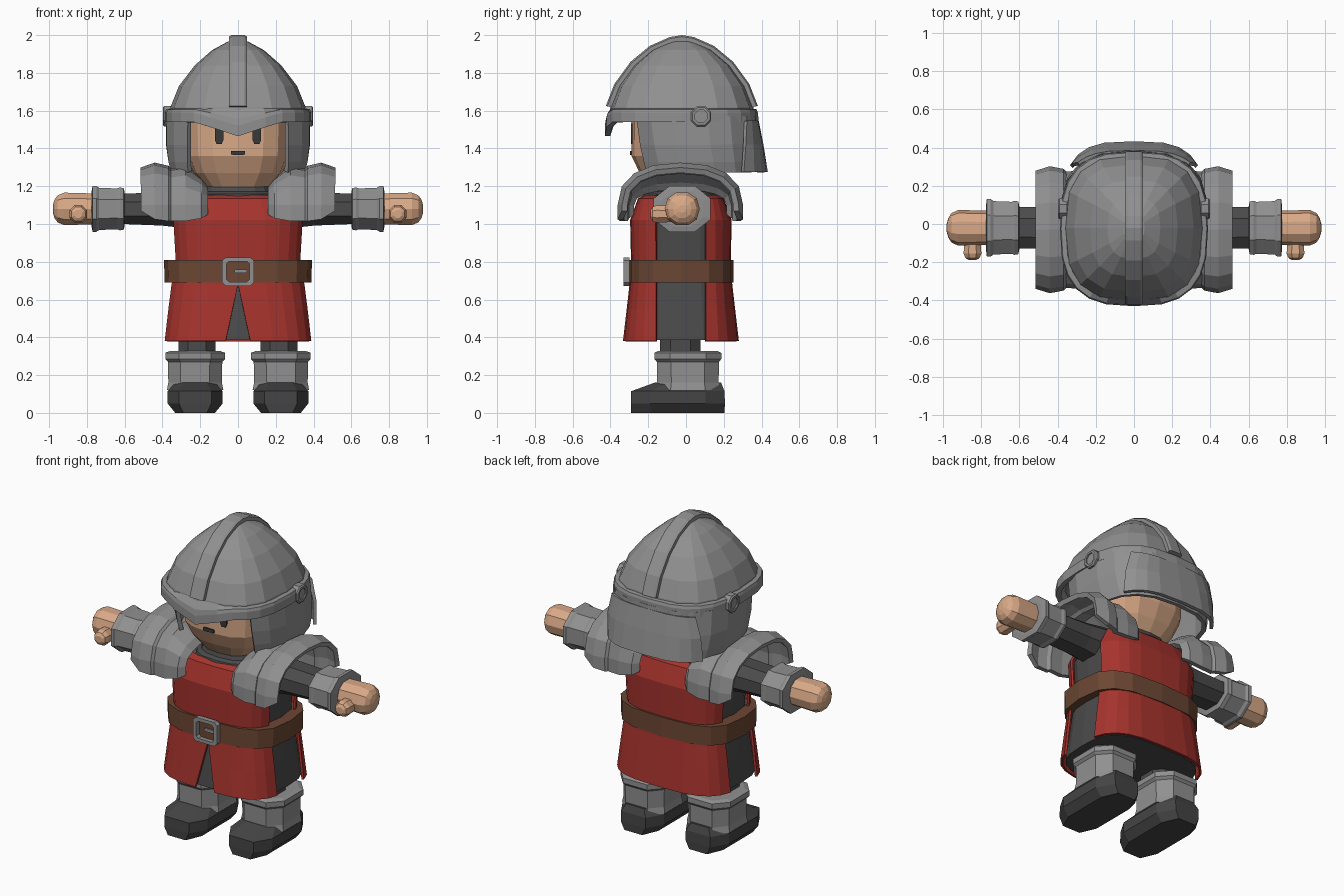
import bpy, bmesh
from math import sin, cos, asin, acos, pi, copysign

if "Cube" in bpy.data.objects:
    bpy.data.objects.remove(bpy.data.objects["Cube"])


def material(name, r, g, b):
    m = bpy.data.materials.new(name)
    m.use_nodes = True
    m.diffuse_color = (r, g, b, 1)
    m.node_tree.nodes["Principled BSDF"].inputs["Base Color"].default_value = (r, g, b, 1)
    return m


STEEL = material("steel grey", .28, .28, .28)
CLOTH = material("dark cloth", .07, .07, .07)
LEATHER = material("boot charcoal", .058, .058, .058)
RED = material("tunic red", .38, .033, .026)
BROWN = material("belt brown", .15, .063, .033)
SKIN = material("skin tan", .70, .40, .245)
BLACK = material("face charcoal", .04, .04, .04)


def oval(t, rx, ry, e):
    """Point on a squared-off ellipse; a smaller e is squarer."""
    c, s = cos(t), sin(t)
    return copysign(abs(c) ** e, c) * rx, copysign(abs(s) ** e, s) * ry


def ring(h, ra, rb, ca=0, cb=0, n=16, e=.75, phase=0):
    """Closed outline at height h."""
    pts = [oval(2 * pi * (i + phase) / n - pi / 2, ra, rb, e) for i in range(n)]
    return [(ca + a, cb + b, h) for a, b in pts]


def arc(h, ra, rb, cb, e, t0, t1, n=8):
    """Open outline between two angles."""
    pts = [oval(t0 + (t1 - t0) * i / n, ra, rb, e) for i in range(n + 1)]
    return [(a, cb + b, h) for a, b in pts]


def loft(name, rings, mat, axis="z", loop=True, tube=False, mirror=False, thick=0):
    """Skin a list of outlines; tube joins the last outline to the first."""
    turn = {"z": lambda p: p, "x": lambda p: (p[2], p[0], p[1]),
            "y": lambda p: (p[0], p[2], p[1])}[axis]
    bm = bmesh.new()
    rows = [[bm.verts.new(turn(p)) for p in r] for r in rings]
    n = len(rows[0])
    for a, b in zip(rows, rows[1:] + rows[:1] if tube else rows[1:]):
        for i in range(n if loop else n - 1):
            j = (i + 1) % n
            bm.faces.new((a[i], a[j], b[j], b[i]))
    if loop and not tube:
        bm.faces.new(rows[0])
        bm.faces.new(rows[-1])
    bmesh.ops.recalc_face_normals(bm, faces=bm.faces)
    mesh = bpy.data.meshes.new(name)
    bm.to_mesh(mesh)
    bm.free()
    mesh.materials.append(mat)
    ob = bpy.data.objects.new(name, mesh)
    bpy.context.collection.objects.link(ob)
    if mirror:
        ob.modifiers.new("Mirror", "MIRROR")
    if thick:
        s = ob.modifiers.new("Solidify", "SOLIDIFY")
        s.thickness = thick
        s.offset = 0


def plate(name, x, y, z, w, h, mat, e=.3, mirror=False):
    """Thin chamfered plate facing the front."""
    loft(name, [ring(v, w, h, x, z, 8, e, .5) for v in (y, y + .009)], mat, "y", mirror=mirror)


# Boots, greaves and legs
FOOT = .227
loft("boots", [ring(z, rx / .95, ry / .95, FOOT, cy, 8, .6, .5) for z, rx, ry, cy in (
    (0, .105, .246, -.043), (.05, .145, .248, -.043),
    (.115, .145, .246, -.043), (.16, .105, .175, .01))], LEATHER, mirror=True)
loft("greaves", [ring(z, rx, ry, FOOT, .01, 8, .7, .5) for z, rx, ry in (
    (.12, .158, .18), (.16, .15, .172), (.27, .152, .174), (.285, .167, .187),
    (.318, .167, .187), (.328, .14, .165))], STEEL, mirror=True)
loft("legs", [ring(z, .105, .115, FOOT - .01, -.03, 8, .8, .5) for z in (.3, .5)],
     CLOTH, mirror=True)

# Dark undertunic, with red cloth panels over it
CY, SQ = -.027, .62
BODY = ((.38, .39, .30), (.55, .372, .28), (.68, .357, .265), (.8, .335, .257),
        (1.02, .348, .262), (1.13, .30, .222), (1.148, .25, .19))
loft("undertunic", [ring(z + .006, rx - .022, ry - .022, 0, CY, 24, SQ)
                    for z, rx, ry in BODY], CLOTH)


def side_angle(ry):
    return asin((.13 / ry) ** (1 / SQ))


def slit_angle(z, rx):
    slit = max(0, .065 * (.68 - z) / .3)
    return acos((slit / rx) ** (1 / SQ))


loft("front_panel", [arc(z, rx, ry, CY, SQ, -side_angle(ry), -slit_angle(z, rx), 5)
                     for z, rx, ry in BODY], RED, loop=False, mirror=True, thick=.014)
loft("back_panel", [arc(z, rx, ry, CY, SQ, side_angle(ry), pi - side_angle(ry), 10)
                    for z, rx, ry in BODY], RED, loop=False, thick=.014)
loft("collar", [ring(z, r, r * .95, 0, CY) for z, r in
                ((1.12, .225), (1.16, .21), (1.172, .185), (1.21, .172))], CLOTH)

# Belt and buckle
loft("belt", [ring(z, rx, ry, 0, CY, 16, .65) for z, rx, ry in (
    (.69, .33, .24), (.69, .388, .278), (.81, .392, .278), (.81, .32, .24))], BROWN, tube=True)
loft("buckle", [ring(y, w, w * .9, 0, .748, 8, .3, .5) for y, w in (
    (-.30, .086), (-.332, .086), (-.332, .062), (-.30, .062))], STEEL, "y", tube=True)
plate("buckle_prong", .015, -.314, .75, .034, .01, STEEL)

# Arms, bracers and hands
AY, AZ = -.02, 1.08


def arm_part(name, profile, mat, n=8):
    loft(name, [ring(x, ry, rz, AY, AZ, n, .9, .5) for x, ry, rz in profile],
         mat, "x", mirror=True)


arm_part("sleeves", ((.2, .14, .12), (.4, .12, .095), (.63, .115, .085)), CLOTH)
arm_part("bracers", ((.6, .12, .095), (.605, .148, .118), (.625, .152, .122),
                     (.64, .146, .116), (.735, .15, .12), (.75, .162, .13),
                     (.77, .162, .13), (.775, .12, .1)), STEEL)
arm_part("hands", ((.75, .09, .085), (.92, .093, .09), (.955, .077, .075),
                   (.972, .05, .05), (.98, .02, .02)), SKIN, 10)
loft("thumbs", [ring(y, r, r, .845, 1.053, 8, .95, .5) for y, r in (
    (-.08, .046), (-.155, .05), (-.178, .04), (-.188, .022))], SKIN, "y", mirror=True)


# Hollow arched shoulder guards
def arch(x, ry, top, bottom):
    pts = [oval(pi * i / 8, ry, top - 1.1, .85) for i in range(9)]
    pts = [(-.03 + a, 1.1 + b, x) for a, b in pts]
    return [(-.03 + ry, bottom, x)] + pts + [(-.03 - ry, bottom, x)]


loft("shoulder_guards", [arch(*s) for s in (
    (.17, .255, 1.19, 1.05), (.20, .285, 1.23, 1.03), (.28, .295, 1.295, 1.015),
    (.36, .29, 1.28, 1.015), (.375, .305, 1.295, 1.015), (.44, .317, 1.31, 1.025),
    (.51, .295, 1.285, 1.07))], STEEL, "x", loop=False, mirror=True, thick=.03)

# Head and face
loft("head", [ring(z, rx, ry, 0, -.03) for z, rx, ry in (
    (1.195, .17, .165), (1.27, .235, .215), (1.36, .272, .258), (1.55, .28, .26),
    (1.68, .25, .25))], SKIN)
plate("eyes", .10, -.291, 1.478, .024, .058, BLACK, .6, mirror=True)
plate("mouth", 0, -.297, 1.377, .038, .011, BLACK)

# Helmet dome
HY = -.022
DOME = ((1.57, .365, .385), (1.62, .357, .378), (1.73, .313, .335), (1.84, .229, .255),
        (1.92, .138, .16), (1.965, .055, .06))
loft("helmet_dome", [ring(z, rx, ry, 0, HY, e=.72) for z, rx, ry in DOME], STEEL)

# Ridge over the dome, front to back
path = [(HY - ry, z) for z, rx, ry in DOME[1:]]
path += [(HY, 1.975)] + [(HY + ry, z) for z, rx, ry in reversed(DOME[1:])]
ridge = []
for y, z in path:
    k = ((y - HY) ** 2 + (z - 1.55) ** 2) ** .5
    dy, dz = (y - HY) / k, (z - 1.55) / k
    ridge.append([(x, y + dy * o, z + dz * o) for x, o in (
        (-.048, -.03), (-.048, .017), (-.035, .025), (.035, .025), (.048, .017), (.048, -.03))])
loft("helmet_ridge", ridge, STEEL)


# Brim with a pointed dip over the face
def brim_ring(z, scale, dip):
    pts = ring(z, .387 * scale, .405 * scale, 0, -.025, 24, .72)
    return [(x, y, h - (dip * max(0, 1 - abs(x) / .23) if y < 0 else 0)) for x, y, h in pts]


loft("helmet_brim", [brim_ring(*b) for b in (
    (1.612, .92, 0), (1.607, .985, .05), (1.59, 1, .07), (1.54, 1, .075),
    (1.54, .93, .075), (1.58, .86, .02))], STEEL, tube=True)


# Cheek and neck guards
def guard_ring(z, rx, ry, cy, edge, e, n):
    t = asin((abs(edge - cy) / ry) ** (1 / e))
    t = copysign(t, edge - cy)
    return arc(z, rx, ry, cy, e, t, pi - t, n)


loft("cheek_guard", [guard_ring(*g, .75, 14) for g in (
    (1.57, .37, .34, .03, -.255), (1.42, .372, .335, .045, -.235),
    (1.33, .36, .33, .055, -.215), (1.275, .345, .325, .06, -.20))],
    STEEL, loop=False, thick=.025)
loft("neck_guard", [guard_ring(*g, .62, 8) for g in (
    (1.545, .372, .365, .01, .315), (1.42, .378, .375, .025, .31),
    (1.275, .365, .388, .035, .30))], STEEL, loop=False, thick=.02)

# Side rivets
loft("rivet_rings", [ring(x, r, r, .08, 1.57, 8, 1, .5) for x, r in (
    (.35, .058), (.391, .058), (.398, .05), (.398, .036), (.35, .036))],
    STEEL, "x", tube=True, mirror=True)
loft("rivets", [ring(x, .037, .037, .08, 1.57, 8, 1, .5) for x in (.35, .39)],
     STEEL, "x", mirror=True)
